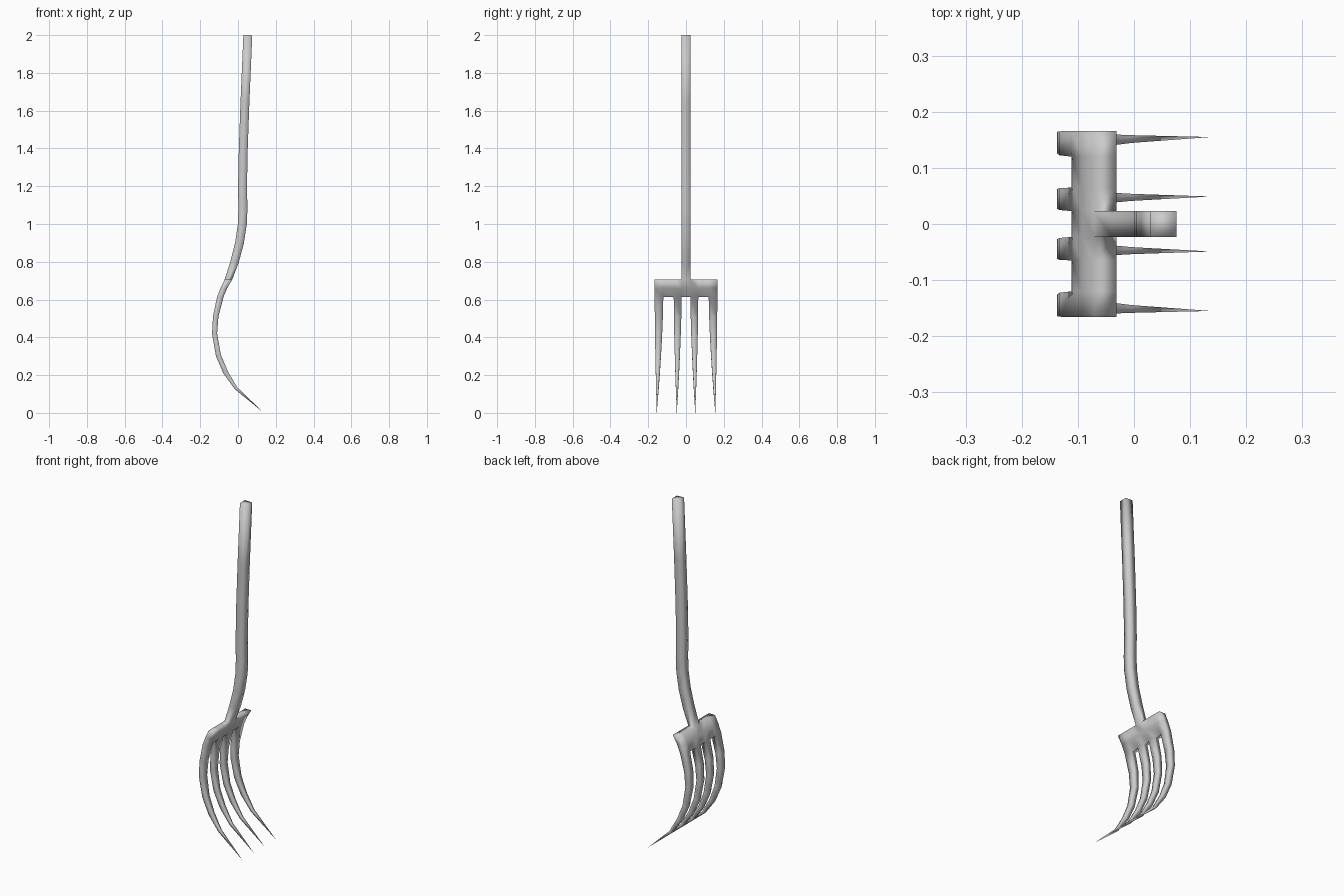
import bpy, bmesh
from mathutils import Vector

if "Cube" in bpy.data.objects:
    bpy.data.objects.remove(bpy.data.objects["Cube"])

# Side profiles: centre x, z, thickness, (width fraction for tines)
HEAD = [(-0.051, 0.705, 0.040), (-0.075, 0.660, 0.036), (-0.094, 0.613, 0.034)]
HANDLE = [(-0.051, 0.705, 0.040), (-0.018, 0.80, 0.044), (0.008, 0.90, 0.046),
          (0.023, 1.00, 0.047), (0.026, 1.08, 0.048), (0.024, 1.20, 0.047),
          (0.028, 1.40, 0.047), (0.037, 1.65, 0.047), (0.052, 2.00, 0.047)]
TINE = [(-0.094, 0.613, 0.034, 1), (-0.118, 0.51, 0.029, 0.93),
        (-0.124, 0.42, 0.027, 0.83), (-0.104, 0.305, 0.027, 0.65),
        (-0.066, 0.215, 0.026, 0.48), (-0.010, 0.13, 0.016, 0.30),
        (0.137, 0.0, 0.0, 0)]
# Column edges across the head
YS = [-0.166, -0.120, -0.065, -0.023, 0.023, 0.065, 0.120, 0.166]

bm = bmesh.new()


def sides(path, i, level=False):
    """Back and front (x, z) points of a profile at index i."""
    a, b = path[max(i - 1, 0)], path[min(i + 1, len(path) - 1)]
    d = Vector((b[0] - a[0], b[1] - a[1])).normalized()
    n = Vector((1, 0)) if level else Vector((abs(d.y), d.x if d.y < 0 else -d.x))
    c = Vector(path[i][:2])
    h = n * path[i][2] / 2
    return c - h, c + h


def ring(path, i, y0, y1, level=False):
    p, q = sides(path, i, level)
    return [bm.verts.new((s.x, y, s.y)) for s, y in ((p, y0), (q, y0), (q, y1), (p, y1))]


def loft(rings, cap=False):
    for a, b in zip(rings, rings[1:]):
        for k in range(4):
            j = (k + 1) % 4
            bm.faces.new((a[k], a[j], b[j], b[k]))
    if cap:
        bm.faces.new(rings[-1])


# Head plate: grid of front/back vertices
grid = []
for i in range(len(HEAD)):
    p, q = sides(HEAD, i, True)
    grid.append([[bm.verts.new((s.x, y, s.y)) for y in YS] for s in (p, q)])
for r, s in zip(grid, grid[1:]):
    for c in range(7):
        for k in (0, 1):
            bm.faces.new((r[k][c], r[k][c + 1], s[k][c + 1], s[k][c]))
    for c in (0, 7):
        bm.faces.new((r[0][c], r[1][c], s[1][c], s[0][c]))


def column(row, c):
    b, f = grid[row]
    return [b[c], f[c], f[c + 1], b[c + 1]]


for c in range(7):
    if c != 3:
        bm.faces.new(column(0, c))
    if c % 2:
        bm.faces.new(column(2, c))

# Handle grows from the middle of the head's top edge
loft([column(0, 3)] + [ring(HANDLE, i, -0.023, 0.023)
                       for i in range(1, len(HANDLE))], cap=True)

# Four tines taper to points below the head
for c, tip in ((0, -0.155), (2, -0.049), (4, 0.049), (6, 0.155)):
    rings = [column(2, c)]
    for i in range(1, len(TINE)):
        f = TINE[i][3]
        rings.append(ring(TINE, i, tip + (YS[c] - tip) * f, tip + (YS[c + 1] - tip) * f))
    loft(rings)

bmesh.ops.remove_doubles(bm, verts=bm.verts, dist=0.0001)
bmesh.ops.recalc_face_normals(bm, faces=bm.faces)
for f in bm.faces:
    f.smooth = True
mesh = bpy.data.meshes.new("pitchfork")
bm.to_mesh(mesh)
bm.free()
bpy.context.collection.objects.link(bpy.data.objects.new("pitchfork", mesh))
